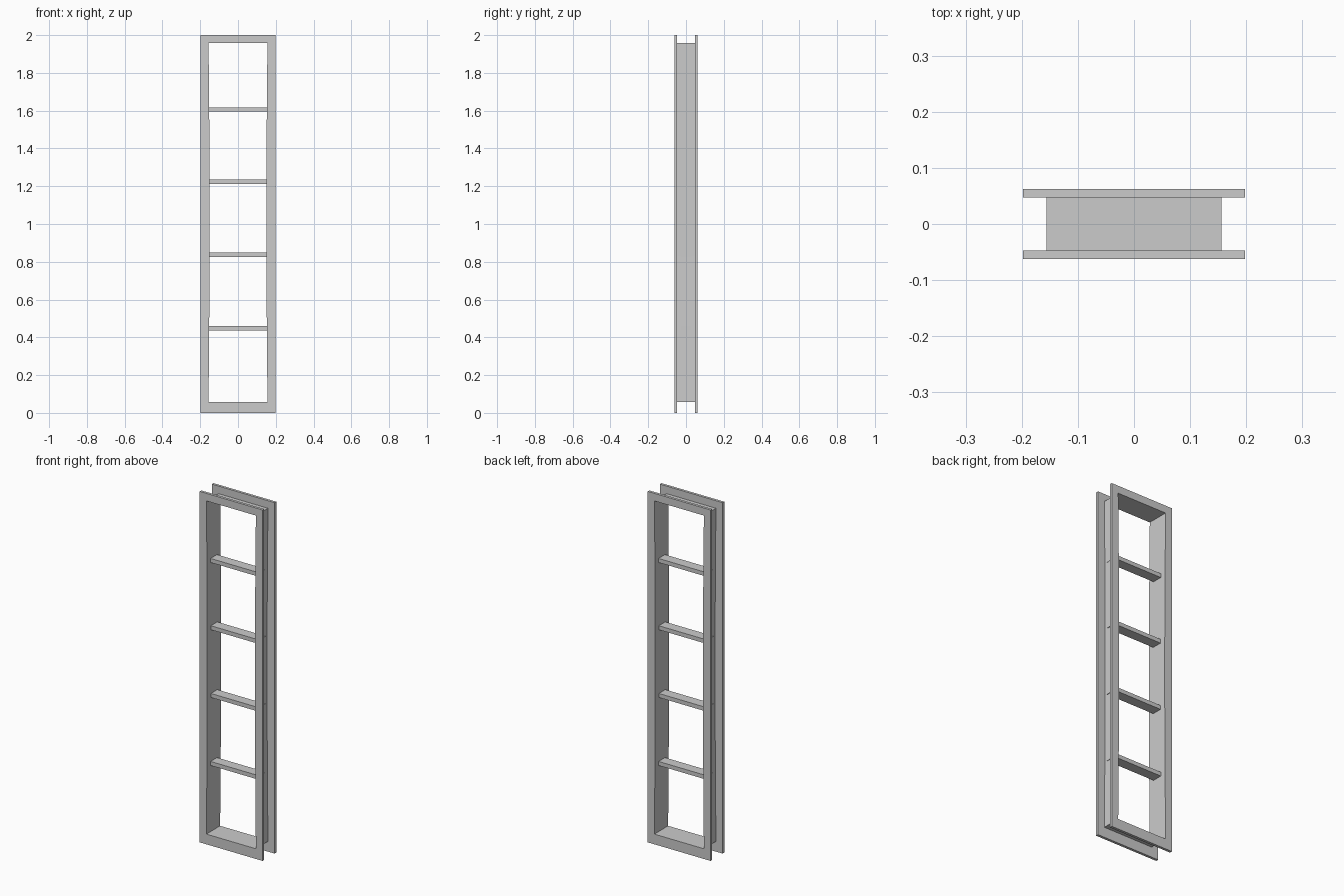
import bpy, bmesh

if "Cube" in bpy.data.objects:
    bpy.data.objects.remove(bpy.data.objects["Cube"])

HALF_W, HEIGHT = 0.198, 2.0
Y_IN, Y_OUT = 0.047, 0.062
# right edge of the opening (x, z), bowed slightly inward at mid height
EDGE = [(0.156, 0.058), (0.1525, 0.45), (0.1505, 0.83),
        (0.1505, 1.22), (0.1525, 1.61), (0.156, 1.957)]

opening = EDGE + [(-x, z) for x, z in reversed(EDGE)]
side_z = [0.0] + [z for _, z in EDGE[1:-1]] + [HEIGHT]
outline = [(HALF_W, z) for z in side_z] + [(-HALF_W, z) for z in reversed(side_z)]


def skin(name, loops, closed):
    """Join successive (profile, y) loops with quads."""
    bm = bmesh.new()
    rings = [[bm.verts.new((x, y, z)) for x, z in prof] for prof, y in loops]
    pairs = list(zip(rings, rings[1:]))
    if closed:
        pairs.append((rings[-1], rings[0]))
    for a, b in pairs:
        n = len(a)
        for i in range(n):
            j = (i + 1) % n
            bm.faces.new((a[i], a[j], b[j], b[i]))
    bmesh.ops.recalc_face_normals(bm, faces=bm.faces)
    mesh = bpy.data.meshes.new(name)
    bm.to_mesh(mesh)
    bm.free()
    obj = bpy.data.objects.new(name, mesh)
    bpy.context.collection.objects.link(obj)
    return obj


def box(name, centre, size):
    bpy.ops.mesh.primitive_cube_add(size=1, location=centre)
    obj = bpy.context.object
    obj.name = name
    obj.scale = size
    bpy.ops.object.transform_apply(location=False, rotation=False, scale=True)


# front and back trim frames
for name, s in (("front_trim", -1), ("back_trim", 1)):
    skin(name, [(outline, s * Y_OUT), (outline, s * Y_IN),
                (opening, s * Y_IN), (opening, s * Y_OUT)], True)

# thin jamb lining between the trims
skin("jamb_lining", [(opening, -Y_IN), (opening, Y_IN)], False)

# four crossbars, ends reaching just through the lining
for i, z in enumerate((0.449, 0.837, 1.223, 1.606)):
    box(f"crossbar_{i + 1}", (0, 0, z), (0.308, 0.058, 0.023))
